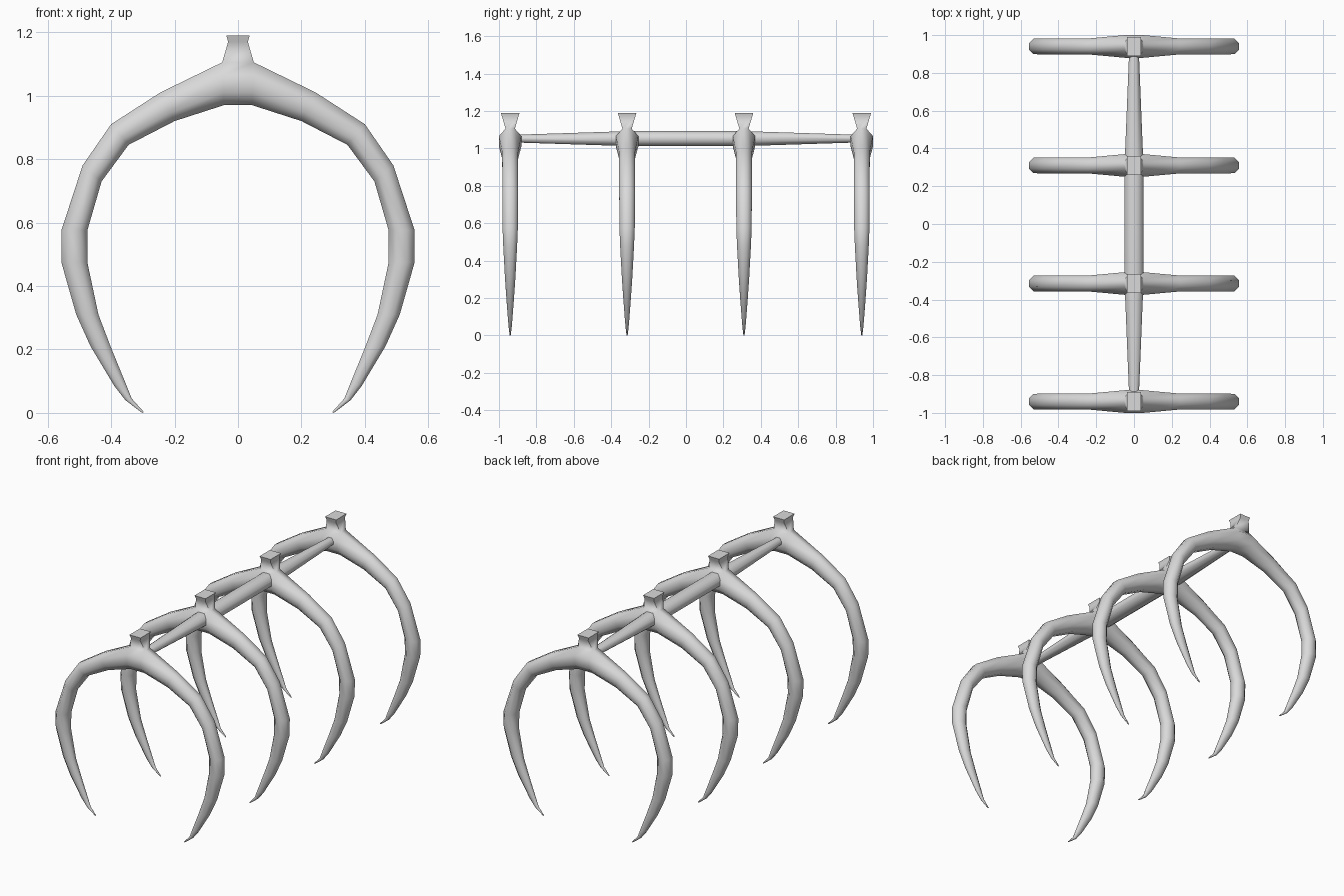
import bpy, bmesh, math
from mathutils import Vector

if "Cube" in bpy.data.objects:
    bpy.data.objects.remove(bpy.data.objects["Cube"])

bone = bpy.data.materials.new("light_grey")
bone.diffuse_color = (0.7, 0.7, 0.7, 1)
bone.use_nodes = True
bone.node_tree.nodes["Principled BSDF"].inputs["Base Color"].default_value = bone.diffuse_color

OCT = [(1, .414), (.414, 1), (-.414, 1), (-1, .414),
       (-1, -.414), (-.414, -1), (.414, -1), (1, -.414)]


def loft(bm, rings):
    """Skin a list of rings and cap both ends."""
    vs = [[bm.verts.new(p) for p in r] for r in rings]
    n = len(vs[0])
    faces = []
    for a, b in zip(vs, vs[1:]):
        for i in range(n):
            j = (i + 1) % n
            faces.append(bm.faces.new((a[i], a[j], b[j], b[i])))
    bm.faces.new(vs[0])
    bm.faces.new(vs[-1])
    return faces


def finish(bm, name):
    bmesh.ops.recalc_face_normals(bm, faces=bm.faces)
    me = bpy.data.meshes.new(name)
    bm.to_mesh(me)
    bm.free()
    me.materials.append(bone)
    return add(name, me)


def add(name, me):
    ob = bpy.data.objects.new(name, me)
    bpy.context.collection.objects.link(ob)
    return ob


# Rib half: outer x, z, inner x, z, half thickness in y
half = [(.05, 1.105, .045, .97, .06), (.245, 1.01, .20, .92, .043),
        (.40, .91, .345, .845, .042), (.49, .78, .43, .73, .042),
        (.557, .575, .475, .575, .041), (.557, .475, .475, .475, .037),
        (.51, .31, .44, .31, .028), (.465, .21, .40, .205, .021),
        (.39, .085, .355, .095, .012), (.355, .04, .335, .045, .008),
        (.302, 0, .297, .003, .003)]
stations = [(-a, b, -c, d, t) for a, b, c, d, t in reversed(half)] + half
rings = []
for ox, oz, ix, iz, t in stations:
    o, i = Vector((ox, 0, oz)), Vector((ix, 0, iz))
    mid, u = (o + i) / 2, (o - i) / 2
    rings.append([mid + u * a + Vector((0, t * b, 0)) for a, b in OCT])
bm = bmesh.new()
faces = loft(bm, rings)

# Neck: extrude the top middle face of the rib upward
top = max(faces, key=lambda f: f.calc_center_median().z)
for hx, hy, z in [(.031, .044, 1.17), (.037, .05, 1.19)]:
    top = bmesh.ops.extrude_discrete_faces(bm, faces=[top])["faces"][0]
    for v in top.verts:
        v.co = (math.copysign(hx, v.co.x), math.copysign(hy, v.co.y), z)
rib = finish(bm, "rib_1")

# Spine bar, thick in the middle and thin at the ends
bm = bmesh.new()
loft(bm, [[(hx * b, y, 1.052 + hz * a) for a, b in OCT]
          for y, hx, hz in [(-.93, .025, .02), (-.31, .05, .04),
                            (.31, .05, .04), (.93, .025, .02)]])
spine = finish(bm, "spine_bar")

# Smooth shading, sharp caps
for ob in (rib, spine):
    bpy.ops.object.select_all(action='DESELECT')
    ob.select_set(True)
    bpy.context.view_layer.objects.active = ob
    bpy.ops.object.shade_smooth_by_angle(angle=math.radians(60))

# Four ribs in a row
for k, y in enumerate((-.94, -.315, .31, .94)):
    ob = rib if k == 0 else add(f"rib_{k + 1}", rib.data)
    ob.location.y = y
